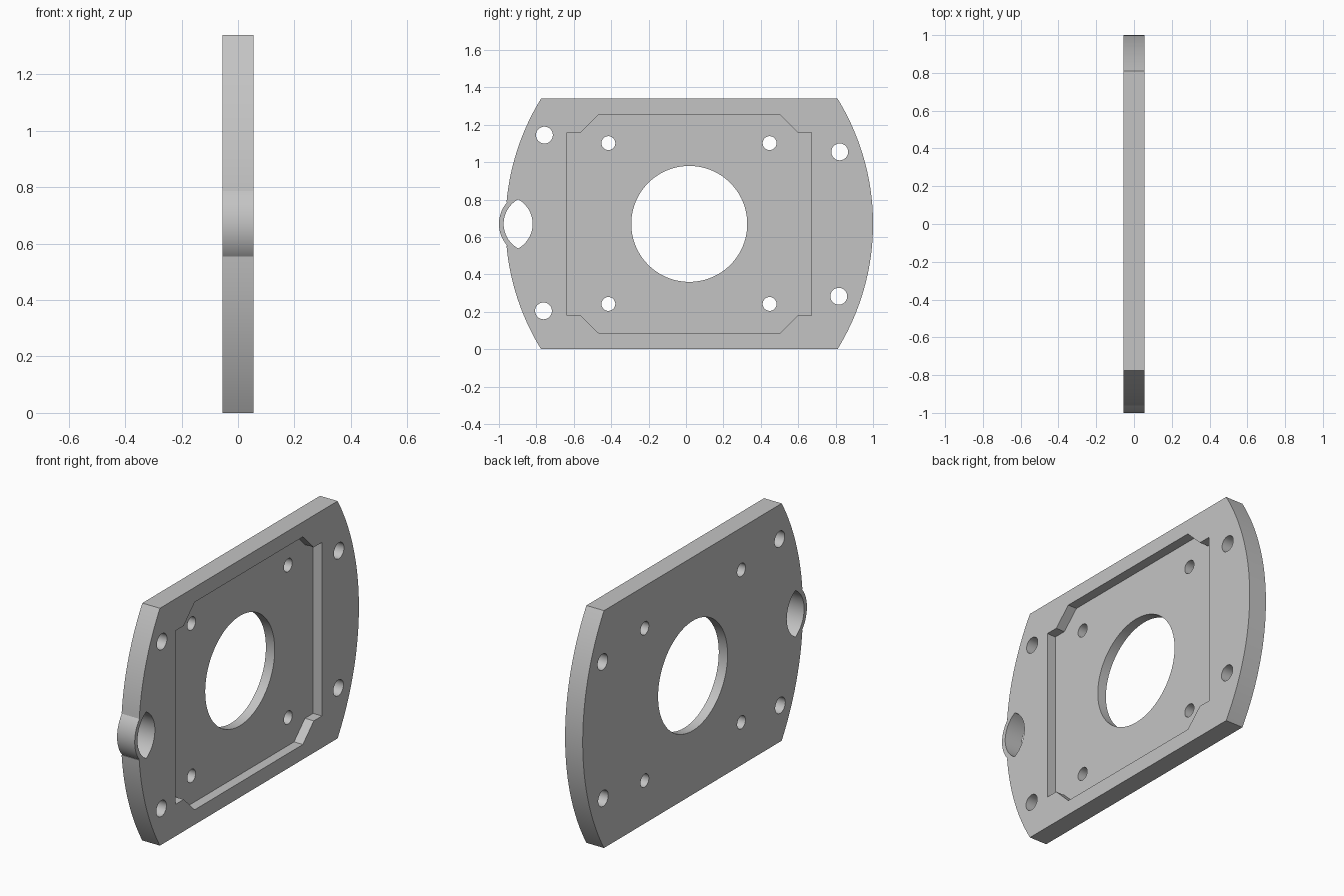
import bpy, bmesh
from math import sin, cos, pi, acos, atan2, radians

HALF = 0.055      # half of the plate thickness
MID_Z = 0.67      # height of the plate's centre line
MID_Y = 0.0175    # centre of the plate body along y

cube = bpy.data.objects.get("Cube")
if cube:
    bpy.data.objects.remove(cube, do_unlink=True)

metal = bpy.data.materials.new("grey metal")
metal.use_nodes = True
grey = (0.55, 0.55, 0.55, 1)
metal.diffuse_color = grey
metal.node_tree.nodes["Principled BSDF"].inputs["Base Color"].default_value = grey


def arc(y, z, r, start, end, n):
    """Points on a circle in the y-z plane."""
    return [(y + r * cos(start + (end - start) * i / n),
             z + r * sin(start + (end - start) * i / n)) for i in range(n + 1)]


def circle(y, z, r, n=48):
    return arc(y, z, r, 0, 2 * pi, n)[:-1]


def prisms(name, profiles, x0, x1):
    """Extrude closed y-z profiles from x0 to x1 as one object."""
    bm = bmesh.new()
    for profile in profiles:
        face = bm.faces.new([bm.verts.new((x0, y, z)) for y, z in profile])
        grown = bmesh.ops.extrude_face_region(bm, geom=[face])["geom"]
        verts = [g for g in grown if isinstance(g, bmesh.types.BMVert)]
        bmesh.ops.translate(bm, verts=verts, vec=(x1 - x0, 0, 0))
    bmesh.ops.recalc_face_normals(bm, faces=bm.faces)
    mesh = bpy.data.meshes.new(name)
    bm.to_mesh(mesh)
    bm.free()
    mesh.materials.append(metal)
    obj = bpy.data.objects.new(name, mesh)
    bpy.context.collection.objects.link(obj)
    return obj


# Plate outline: flat top and bottom, bowed ends, round lug on the front end
R = 1.276
bow_right = MID_Y + 0.9825 - R
bow_left = MID_Y - 0.9825 + R
sweep = atan2(MID_Z, 0.7925 + R - 0.9825)
lug_y, lug_r = -0.825, 0.175
lug_half = 0.117
lug_sweep = atan2(lug_half, 0.13)
notch = atan2(lug_half, R)
outline = (arc(bow_right, MID_Z, R, -sweep, sweep, 40)
           + arc(bow_left, MID_Z, R, pi - sweep, pi - notch, 20)
           + arc(lug_y, MID_Z, lug_r, pi - lug_sweep, pi + lug_sweep, 24)
           + arc(bow_left, MID_Z, R, pi + notch, pi + sweep, 20))
outline = [(y, min(max(z, 0), 2 * MID_Z)) for y, z in outline]
plate = prisms("mounting_plate", [outline], -HALF, HALF)

# Pocket with stepped, chamfered corners
corner = [(0.6525, 0.49), (0.58, 0.49), (0.4825, 0.586)]
pocket = []
for sy, sz in ((1, 1), (-1, 1), (-1, -1), (1, -1)):
    points = [(MID_Y + sy * y, MID_Z + sz * z) for y, z in corner]
    pocket += points if sy == sz else points[::-1]
pocket_cutter = prisms("pocket_cutter", [pocket], 0, 0.2)

# Through holes: centre bore, four pocket holes, four outer holes, lens slot
holes = [circle(MID_Y, MID_Z, 0.31, 96)]
holes += [circle(y, z, 0.037) for y in (-0.415, 0.447) for z in (0.242, 1.102)]
holes += [circle(y, z, 0.045) for y, z in
          ((-0.757, 1.145), (-0.762, 0.205), (0.822, 1.055), (0.817, 0.283))]
slot_r, slot_off = 0.15, 0.0725
tip = acos(slot_off / slot_r)
slot_y = lug_y - slot_off
holes.append(arc(slot_y - slot_off, MID_Z, slot_r, -tip, tip, 24)[:-1]
             + arc(slot_y + slot_off, MID_Z, slot_r, pi - tip, pi + tip, 24)[:-1])
hole_cutter = prisms("hole_cutter", holes, -0.2, 0.2)

# Cut the plate and bake the result
for cutter in (pocket_cutter, hole_cutter):
    mod = plate.modifiers.new(cutter.name, "BOOLEAN")
    mod.operation, mod.solver, mod.object = "DIFFERENCE", "EXACT", cutter
graph = bpy.context.evaluated_depsgraph_get()
baked = bpy.data.meshes.new_from_object(plate.evaluated_get(graph))
plate.modifiers.clear()
plate.data = baked
for cutter in (pocket_cutter, hole_cutter):
    bpy.data.objects.remove(cutter, do_unlink=True)

# Smooth the curved walls, keep the edges crisp
bpy.ops.object.select_all(action="DESELECT")
plate.select_set(True)
bpy.context.view_layer.objects.active = plate
bpy.ops.object.shade_smooth_by_angle(angle=radians(25))
